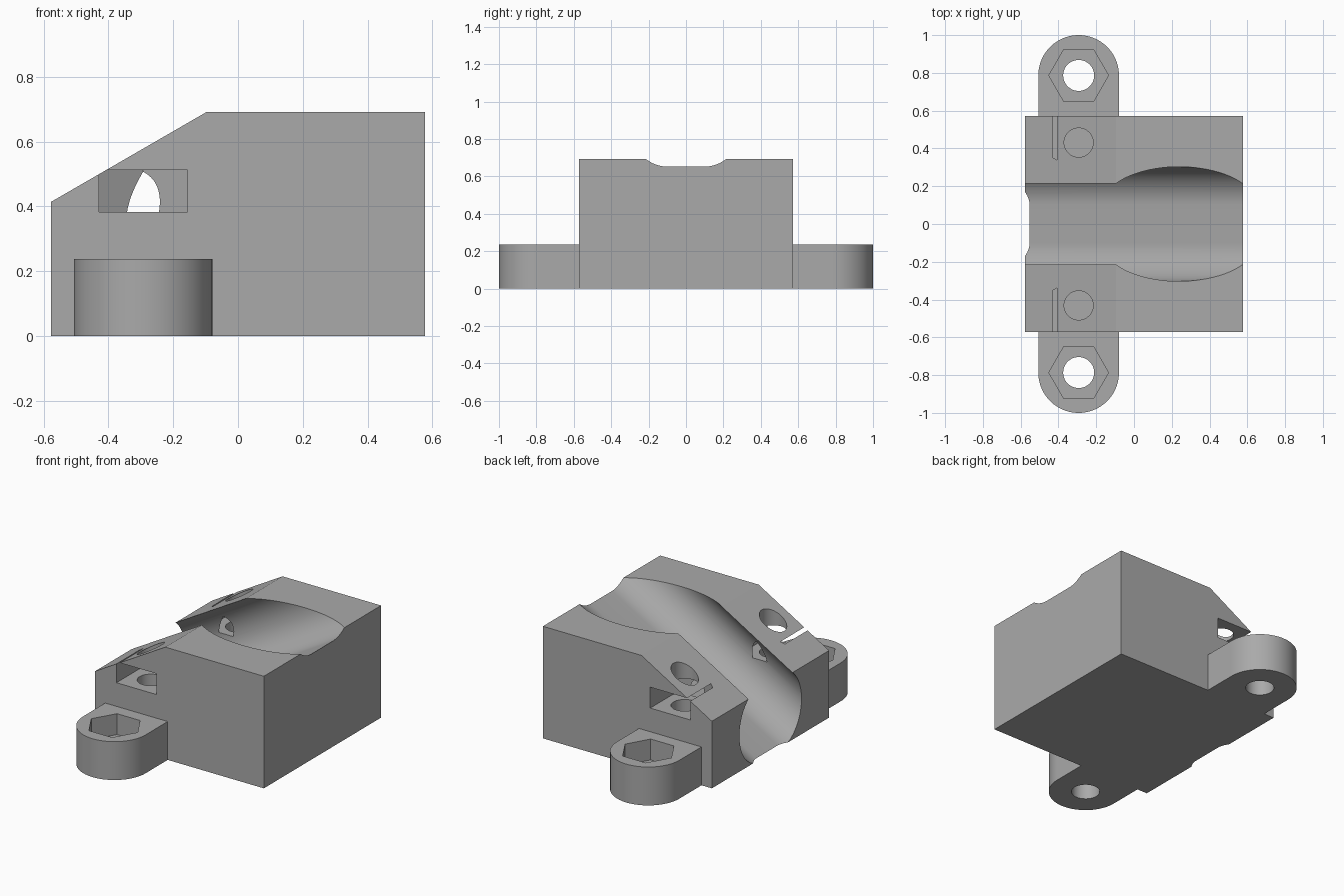
import bpy
import bmesh
from math import sin, cos, pi, radians
from mathutils import Matrix, Vector

if "Cube" in bpy.data.objects:
    bpy.data.objects.remove(bpy.data.objects["Cube"])

SLOPE = radians(30)
HALF_X, HALF_Y, TOP = 0.577, 0.572, 0.692
LUG_TOP, LUG_R, LUG_Y = 0.237, 0.2135, 0.7865
BOLT_X, NUT_R, NUT_H = -0.293, 0.158, 0.129
CREST = Vector((-0.096, 0, TOP))

grey = bpy.data.materials.new("plain grey")
grey.use_nodes = True
grey.diffuse_color = (0.4, 0.4, 0.4, 1)
grey.node_tree.nodes["Principled BSDF"].inputs["Base Color"].default_value = (0.4, 0.4, 0.4, 1)


def prism(name, outline, low, high, matrix=Matrix()):
    """Extrude a flat outline along local z, then place it."""
    bm = bmesh.new()
    base = bm.faces.new([bm.verts.new((x, y, low)) for x, y in outline])
    top = bmesh.ops.extrude_face_region(bm, geom=[base])["geom"]
    bmesh.ops.translate(bm, vec=(0, 0, high - low),
                        verts=[v for v in top if isinstance(v, bmesh.types.BMVert)])
    bm.transform(matrix)
    bmesh.ops.recalc_face_normals(bm, faces=bm.faces)
    mesh = bpy.data.meshes.new(name)
    bm.to_mesh(mesh)
    bm.free()
    mesh.materials.append(grey)
    ob = bpy.data.objects.new(name, mesh)
    bpy.context.collection.objects.link(ob)
    return ob


def arc(cx, cy, r, start, end, n):
    angles = [start + (end - start) * i / n for i in range(n + 1)]
    return [(cx + r * cos(a), cy + r * sin(a)) for a in angles]


def ring(cx, cy, r, n, turn=0.0):
    return arc(cx, cy, r, turn, turn + 2 * pi, n)[:-1]


def combine(target, other, operation):
    other.hide_render = True
    mod = target.modifiers.new(operation.title(), "BOOLEAN")
    mod.operation = operation
    mod.solver = "EXACT"
    mod.object = other
    bpy.context.view_layer.objects.active = target
    bpy.ops.object.modifier_apply(modifier=mod.name)
    bpy.data.objects.remove(other)


# Sloped block: side outline extruded across the width
side = [(-HALF_X, 0), (HALF_X, 0), (HALF_X, TOP), (CREST.x, TOP), (-HALF_X, 0.414)]
body = prism("clamp_body", side, -HALF_Y, HALF_Y, Matrix.Rotation(pi / 2, 4, "X"))

# Mounting lugs with rounded ends
for s in (1, -1):
    outline = [(BOLT_X + LUG_R, s * 0.4)]
    outline += arc(BOLT_X, s * LUG_Y, LUG_R, 0, s * pi, 48)
    outline += [(BOLT_X - LUG_R, s * 0.4)]
    combine(body, prism("lug", outline, 0, LUG_TOP), "UNION")

# Slot-shaped channel running parallel to the slope
along = Vector((cos(SLOPE), 0, sin(SLOPE)))
up = Vector((-sin(SLOPE), 0, cos(SLOPE)))
across = up.cross(along)
frame = Matrix((across, up, along)).transposed().to_4x4()
frame.translation = CREST - 0.168 * up
slot = arc(0.1, 0, 0.203, -pi / 2, pi / 2, 40) + arc(-0.1, 0, 0.203, pi / 2, 3 * pi / 2, 40)
combine(body, prism("channel_cutter", slot, -1.5, 1.5, frame), "DIFFERENCE")

for s in (1, -1):
    # Lug bolt hole and hexagonal nut recess
    combine(body, prism("bolt_cutter", ring(BOLT_X, s * LUG_Y, 0.082, 48), -0.1, 0.5), "DIFFERENCE")
    combine(body, prism("nut_cutter", ring(BOLT_X, s * LUG_Y, NUT_R, 6),
                        LUG_TOP - NUT_H, 0.5), "DIFFERENCE")
    # Side nut slot with a pointed inner end
    w = NUT_R * cos(pi / 6)
    y = 0.431
    trap = [(BOLT_X - w, s * 0.8), (BOLT_X - w, s * (y - NUT_R / 2)), (BOLT_X, s * (y - NUT_R)),
            (BOLT_X + w, s * (y - NUT_R / 2)), (BOLT_X + w, s * 0.8)]
    combine(body, prism("side_nut_cutter", trap, 0.383, 0.383 + NUT_H), "DIFFERENCE")
    # Blind screw hole down through the slope
    combine(body, prism("screw_cutter", ring(BOLT_X, s * y, 0.077, 48), 0.2, 1), "DIFFERENCE")

bpy.ops.object.select_all(action="DESELECT")
body.select_set(True)
bpy.context.view_layer.objects.active = body
bpy.ops.object.shade_smooth_by_angle(angle=radians(25))
